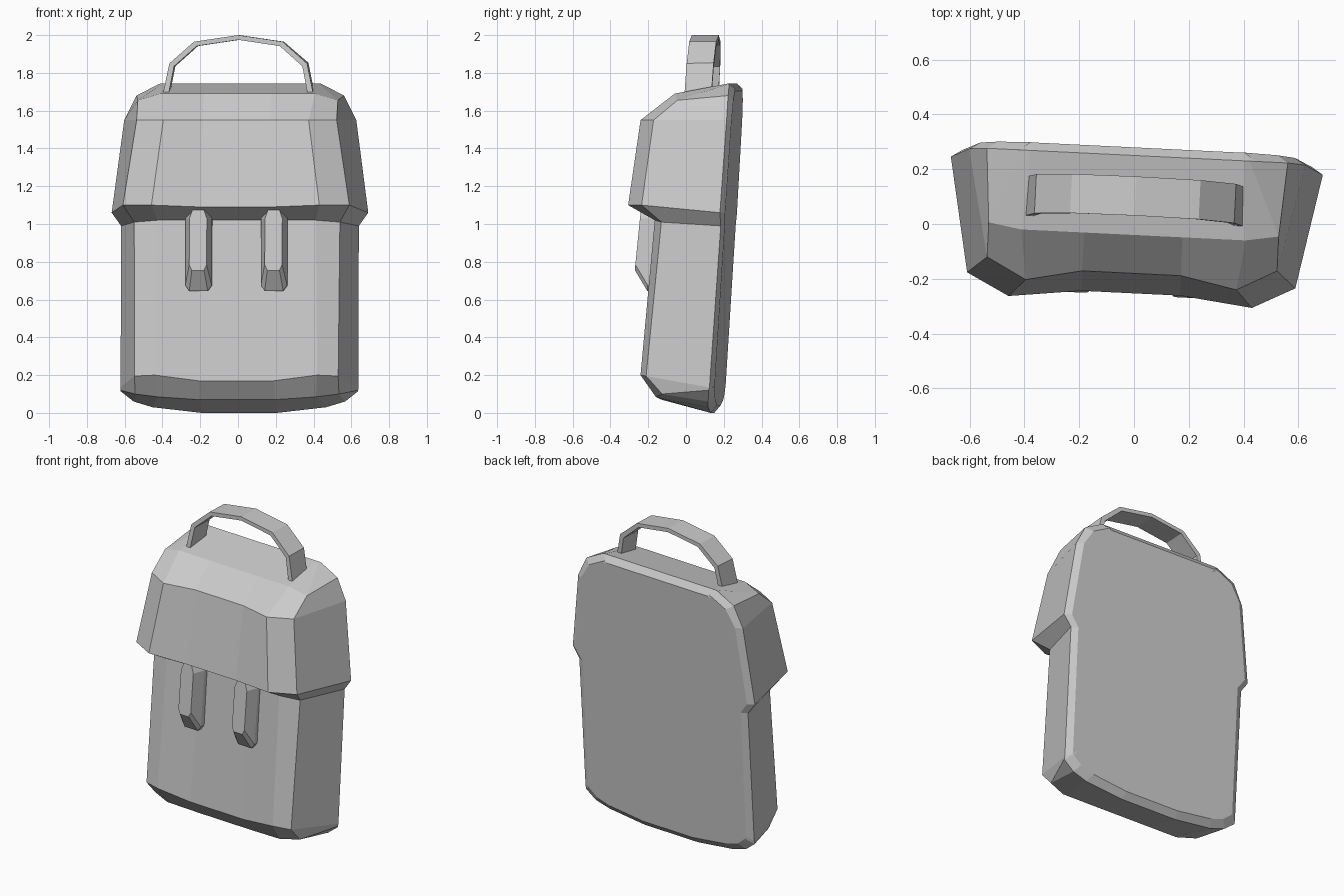
import bpy
import bmesh
import math
from mathutils import Matrix

if "Cube" in bpy.data.objects:
    bpy.data.objects.remove(bpy.data.objects["Cube"], do_unlink=True)

grey = bpy.data.materials.new("plain grey")
grey.use_nodes = True
GREY = (0.6, 0.6, 0.6, 1)
grey.diffuse_color = GREY
grey.node_tree.nodes["Principled BSDF"].inputs["Base Color"].default_value = GREY

# The whole bag is turned a little on its stand
TURN = Matrix.Rotation(math.radians(-2.8), 4, "Z")


def finish(name, bm):
    """Turn a bmesh into a flat-shaded grey object."""
    bmesh.ops.remove_doubles(bm, verts=bm.verts, dist=0.0005)
    bmesh.ops.recalc_face_normals(bm, faces=bm.faces)
    bm.transform(TURN)
    mesh = bpy.data.meshes.new(name)
    bm.to_mesh(mesh)
    bm.free()
    mesh.materials.append(grey)
    obj = bpy.data.objects.new(name, mesh)
    bpy.context.collection.objects.link(obj)
    return obj


def skin(bm, rows, closed=False):
    """Join neighbouring rows of points with quads; return the vertex rows."""
    grid = [[bm.verts.new(p) for p in row] for row in rows]
    for low, high in zip(grid, grid[1:]):
        count = len(low)
        for i in range(count if closed else count - 1):
            j = (i + 1) % count
            bm.faces.new((low[i], low[j], high[j], high[i]))
    return grid


def back_plane(z):
    return 0.172 + 0.063 * z


# Bag: each row runs from the front middle round the corner to the back rim
base = [(.2, .14, 0), (.46, .14, .03), (.56, .145, .06), (.63, .15, .115)]
base_bevel = [(.2, -.12, .07), (.42, -.14, .085), (.54, -.1, .1), (.63, .15, .12)]
front_bottom = [(.2, -.2, .17), (.43, -.22, .2), (.54, -.185, .195), (.63, .155, .135)]
under_flap = [(.18, -.13, 1.02), (.42, -.145, 1.02), (.545, -.104, 1.01), (.63, .215, .99)]
flap_lip = [(.18, -.253, 1.09), (.445, -.285, 1.1), (.6, -.206, 1.1), (.68, .213, 1.06)]
flap_top = [(.18, -.18, 1.55), (.385, -.222, 1.55), (.53, -.146, 1.55), (.615, .245, 1.55)]
roof_front = [(.18, -.04, 1.69), (.41, -.04, 1.69), (.53, -.02, 1.655), (.55, .25, 1.68)]
roof_back = [(.18, .25, 1.745), (.39, .25, 1.745), (.41, .25, 1.745), (.43, .25, 1.742)]


def rim(row, rise):
    """Inset copy of an end row, lying in the back plane."""
    return [(x * 0.94, back_plane(z + rise), z + rise) for x, y, z in row]


rows = [base, base_bevel, front_bottom, under_flap, flap_lip, flap_top,
        roof_front, roof_back]
rows = [rim(base, 0.04)] + rows + [rim(roof_back, -0.04)]
full_rows = []
for row in rows:
    x, y, z = row[-1]
    z += 0.03 if z < 0.2 else -0.025 if z > 1.6 else 0
    half = row + [(x - 0.04, back_plane(z), z)]
    full_rows.append([(-x, y, z) for x, y, z in reversed(half)] + half)

bm = bmesh.new()
grid = skin(bm, full_rows)
left_edge = [row[0] for row in grid]
right_edge = [row[-1] for row in grid]
bm.faces.new(grid[0] + right_edge[1:-1] + grid[-1][::-1] + left_edge[-2:0:-1])
finish("bag", bm)

# Closing straps: chamfered bars standing out from the front
for side, x0 in (("right", -0.2), ("left", 0.2)):
    rings = []
    for width, bottom, y in ((.07, .645, -.09), (.07, .645, -.167), (.046, .755, -.245)):
        half = [(width * 0.7, bottom), (width, bottom + .03),
                (width, 1.03), (width * 0.65, 1.075)]
        outline = half + [(-x, z) for x, z in reversed(half)]
        rings.append([(x0 + x, y + 0.1 * (z - 0.9), z) for x, z in outline])
    bm = bmesh.new()
    grid = skin(bm, rings, closed=True)
    bm.faces.new(grid[0])
    bm.faces.new(grid[-1])
    finish(side + "_strap", bm)

# Carry handle: a flat band bent into an arch
outer = [(.4, 1.68), (.365, 1.85), (.235, 1.965)]
inner = [(.37, 1.68), (.34, 1.835), (.22, 1.942)]


def arch(half, peak):
    return half + [(0, peak)] + [(-x, z) for x, z in reversed(half)]


bm = bmesh.new()
sections = []
for (xo, zo), (xi, zi) in zip(arch(outer, 2.0), arch(inner, 1.975)):
    lean = 0.063 * (zo - 1.7)
    sections.append([(xo, lean + .012, zo), (xo, lean + .155, zo + .004 * (zo < 1.9)),
                     (xi, lean + .155, zi), (xi, lean + .012, zi)])
grid = skin(bm, sections, closed=True)
bm.faces.new(grid[0])
bm.faces.new(grid[-1])
finish("handle", bm)
